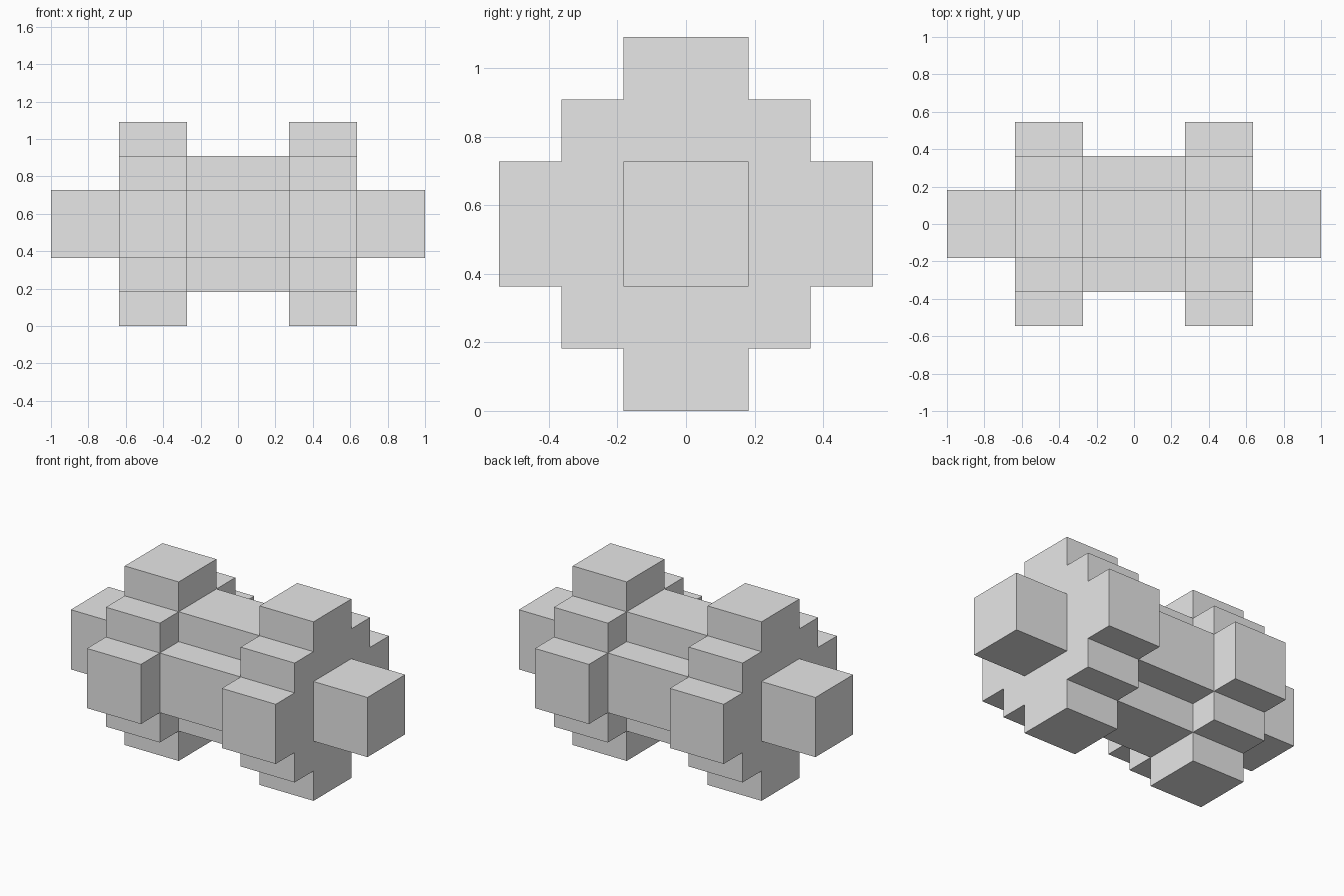
import bpy
import bmesh

cube = bpy.data.objects.get("Cube")
if cube:
    bpy.data.objects.remove(cube, do_unlink=True)

U = 2 / 11          # one block step
MID = 3 * U         # height of the long axis

grey = bpy.data.materials.new("light_grey")
grey.use_nodes = True
grey.diffuse_color = (0.8, 0.8, 0.8, 1)
grey.node_tree.nodes["Principled BSDF"].inputs["Base Color"].default_value = (0.8, 0.8, 0.8, 1)


def stepped_outline(n):
    """Staircase outline of a pyramid-stepped cross with n steps per quarter."""
    quarter = []
    for i in range(n):
        quarter += [(n - i, i), (n - i, i + 1)]
    quarter = quarter[1:]
    points = []
    for _ in range(4):
        points += quarter
        quarter = [(-z, y) for y, z in quarter]
    return points


def prism(name, n, x0, x1):
    """Extrude the stepped outline along x between two block positions."""
    bm = bmesh.new()
    ring = [bm.verts.new((x0 * U, y * U, MID + z * U)) for y, z in stepped_outline(n)]
    cap = bm.faces.new(ring)
    out = bmesh.ops.extrude_face_region(bm, geom=[cap], use_keep_orig=True)
    moved = [g for g in out["geom"] if isinstance(g, bmesh.types.BMVert)]
    bmesh.ops.translate(bm, verts=moved, vec=((x1 - x0) * U, 0, 0))
    bmesh.ops.recalc_face_normals(bm, faces=bm.faces)
    mesh = bpy.data.meshes.new(name)
    bm.to_mesh(mesh)
    bm.free()
    mesh.materials.append(grey)
    obj = bpy.data.objects.new(name, mesh)
    bpy.context.scene.collection.objects.link(obj)
    return obj


# Central bar between the two wide discs
prism("centre_bar", 2, -1.5, 1.5)

# Wide stepped disc and end block on each side
for side, s in (("left", 1), ("right", -1)):
    prism(side + "_stepped_disc", 3, *sorted((1.5 * s, 3.5 * s)))
    prism(side + "_end_block", 1, *sorted((3.5 * s, 5.5 * s)))
